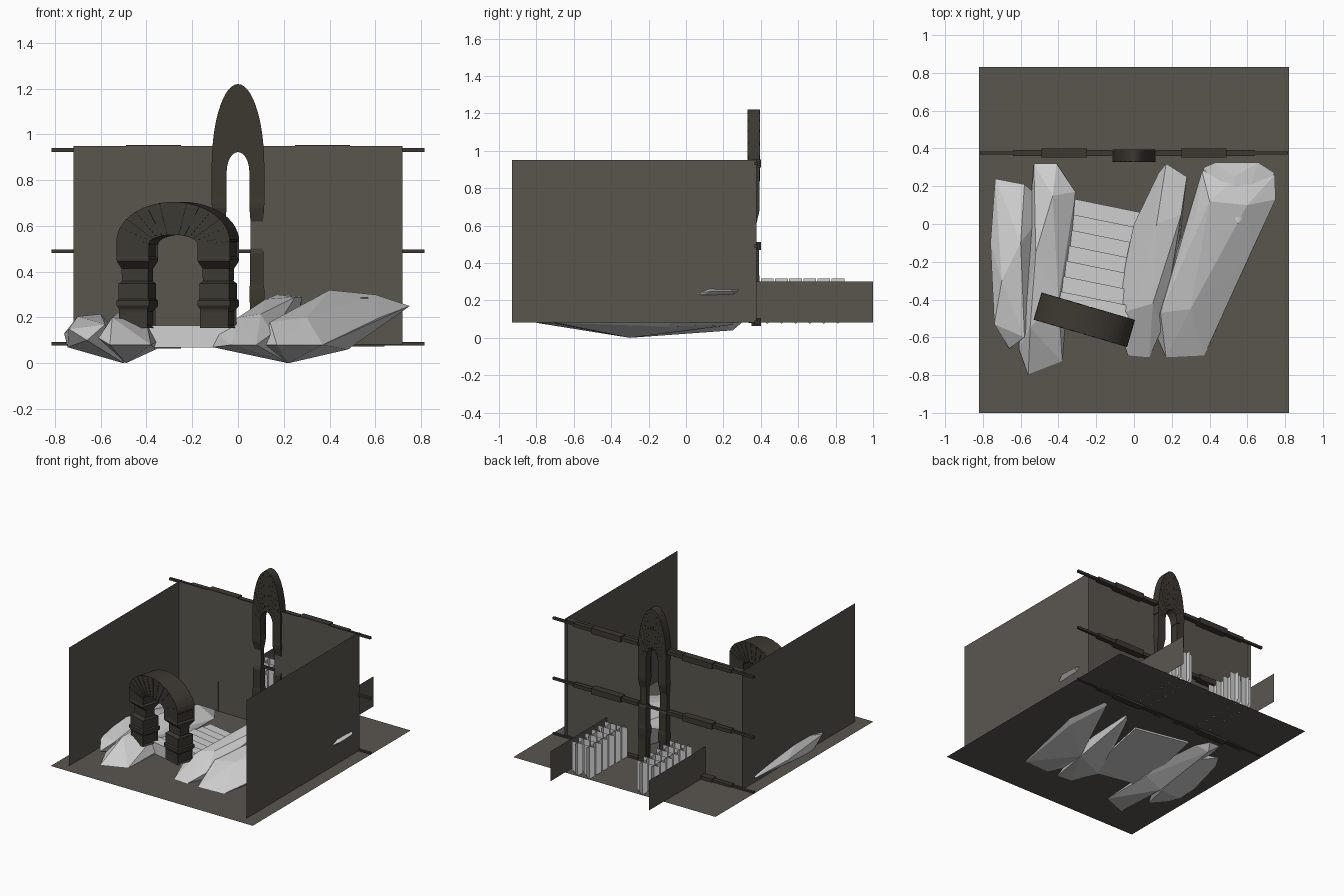
import bpy, bmesh, math
from mathutils import Matrix, Vector

if "Cube" in bpy.data.objects:
    bpy.data.objects.remove(bpy.data.objects["Cube"])


def material(name, rgb):
    m = bpy.data.materials.new(name)
    m.diffuse_color = (*rgb, 1)
    m.use_nodes = True
    m.node_tree.nodes["Principled BSDF"].inputs["Base Color"].default_value = m.diffuse_color
    return m


STONE = material("wall stone", (0.102, 0.093, 0.078))
DARK = material("dark carved stone", (0.045, 0.040, 0.031))
PALE = material("pale rock", (0.62, 0.62, 0.62))
FLOOR_Z = 0.082


def finish(name, bm, mat):
    bmesh.ops.recalc_face_normals(bm, faces=bm.faces)
    me = bpy.data.meshes.new(name)
    bm.to_mesh(me)
    bm.free()
    me.materials.append(mat)
    ob = bpy.data.objects.new(name, me)
    bpy.context.collection.objects.link(ob)
    return ob


def quad(bm, *pts):
    return bm.faces.new([bm.verts.new(p) for p in pts])


def plane(name, pts, mat=STONE):
    bm = bmesh.new()
    quad(bm, *pts)
    return finish(name, bm, mat)


def box(bm, x0, x1, y0, y1, z0, z1):
    m = Matrix.Translation(((x0 + x1) / 2, (y0 + y1) / 2, (z0 + z1) / 2)) @ Matrix.Diagonal((x1 - x0, y1 - y0, z1 - z0, 1))
    bmesh.ops.create_cube(bm, size=1, matrix=m)


def loft(bm, rings):
    """Skin a list of four-point rings and cap both ends."""
    vs = [[bm.verts.new(p) for p in r] for r in rings]
    faces = []
    for a, b in zip(vs, vs[1:]):
        for i in range(4):
            j = (i + 1) % 4
            faces.append(bm.faces.new((a[i], a[j], b[j], b[i])))
    bm.faces.new(vs[0])
    bm.faces.new(vs[-1])
    return faces


# Floor and room walls
plane("floor", [(-.82, -1, FLOOR_Z), (.82, -1, FLOOR_Z), (.82, .83, FLOOR_Z), (-.82, .83, FLOOR_Z)])
for s, side in ((-1, "left"), (1, "right")):
    plane(side + "_side_wall", [(s * .72, -.93, FLOOR_Z), (s * .72, .377, FLOOR_Z), (s * .72, .377, .95), (s * .72, -.93, .95)])
    plane(side + "_back_wall", [(s * .055, .345, FLOOR_Z), (s * .72, .345, FLOOR_Z), (s * .72, .345, .95), (s * .055, .345, .95)])
    plane(side + "_low_rear_wall", [(s * .40, .34, FLOOR_Z), (s * .40, 1.0, FLOOR_Z), (s * .40, 1.0, .302), (s * .40, .34, .302)])

# Stepped horizontal rails behind the back wall
for name, z in (("bottom_rail", .085), ("middle_rail", .49), ("top_rail", .932)):
    bm = bmesh.new()
    box(bm, -.815, .815, .367, .385, z - .008, z + .008)
    for s in (-1, 1):
        for a, b, hy, hz in ((.12, .64, .017, .013), (.25, .49, .025, .021)):
            box(bm, min(s * a, s * b), max(s * a, s * b), .376 - hy, .376 + hy, z - hz, z + hz)
    finish(name, bm, DARK)

# Pillar outline: height, half width, half depth (unit arch)
PILLAR = [(0, .125, .42), (.15, .125, .42), (.175, .143, .48), (.215, .143, .48),
          (.23, .13, .43), (.35, .13, .43), (.37, .115, .25), (.47, .118, .25),
          (.525, .14, .47), (.545, .143, .48), (.70, .143, .48)]


def archway(name, loc, size, angle):
    """Two moulded pillars with a ring of wedge stones, one unit in every direction."""
    bm = bmesh.new()
    panels = []
    for s in (-1, 1):
        rings = [[(s * .357 + sx * hx, sy * hy, t) for sx, sy in ((-1, -1), (1, -1), (1, 1), (-1, 1))]
                 for t, hx, hy in PILLAR]
        faces = loft(bm, rings)
        panels += faces[0:4] + faces[-4:]
    # sunken panels in the base and capital blocks
    bmesh.ops.recalc_face_normals(bm, faces=bm.faces)
    bmesh.ops.inset_individual(bm, faces=panels, thickness=.028, depth=-.02)
    # wedge stones, every second one slightly proud
    n = 26
    for i in range(n):
        k = 1 if i % 2 else .97
        rings = []
        for j in (i, i + 1):
            a = math.pi * j / n
            c, q = math.cos(a), math.sin(a)
            inner = (.215 * c, .662 + .077 * q)
            outer = (.5 * c, .685 + .315 * q)
            rings.append([(inner[0], -.5 * k, inner[1]), (outer[0], -.5 * k, outer[1]),
                          (outer[0], .5 * k, outer[1]), (inner[0], .5 * k, inner[1])])
        loft(bm, rings)
    ob = finish(name, bm, DARK)
    ob.location = loc
    ob.scale = size
    ob.rotation_euler = (0, 0, math.radians(angle))


archway("entrance_arch", (-.263, -.507, .155), (.516, .15, .55), -16.3)
archway("tall_window_arch", (0, .362, .08), (.23, .065, 1.14), 0)

# Stairs: stacked slabs, stepping down into the room
bm = bmesh.new()
STEPS = 8
for i in range(STEPS):
    z = .068 + i * .0122
    box(bm, -.205, .205, -.33, -.33 + .0825 * (STEPS - i), z, z + .0122)
stairs = finish("stairs", bm, PALE)
stairs.location = (-.167, -.15, 0)
stairs.rotation_euler = (0, 0, math.radians(-11.5))


# Rocks: faceted hulls around a few corner points
def rock(name, pts):
    bm = bmesh.new()
    for p in pts:
        bm.verts.new(p)
    res = bmesh.ops.convex_hull(bm, input=bm.verts)
    bmesh.ops.delete(bm, geom=[v for v in bm.verts if not v.link_faces], context='VERTS')
    finish(name, bm, PALE)


rock("left_rock_outer", [(-.735, .24, .12), (-.58, .21, .14), (-.76, -.1, .13), (-.74, -.53, .15),
                         (-.66, -.66, .10), (-.70, -.3, .205), (-.60, -.1, .215), (-.58, -.6, .17),
                         (-.745, -.4, .07), (-.50, -.3, .0), (-.45, .1, .04)])
rock("left_rock_inner", [(-.53, .32, .10), (-.41, .32, .10), (-.31, .17, .12), (-.33, -.05, .10),
                         (-.37, -.45, .10), (-.38, -.73, .08), (-.56, -.80, .08), (-.61, -.66, .11),
                         (-.52, -.15, .225), (-.43, .15, .20), (-.40, -.4, .18), (-.55, -.55, .20),
                         (-.49, -.3, .0), (-.36, -.3, .06), (-.45, .25, .04)])
rock("right_rock_inner", [(-.03, -.70, .08), (.08, -.71, .08), (-.11, -.50, .07), (-.09, -.48, .13),
                          (.0, -.45, .20), (.10, -.42, .215), (.0, 0, .16), (.13, .27, .27),
                          (.17, .32, .30), (.28, .25, .29), (.12, .0, .28), (.25, .05, .29),
                          (.22, -.3, .0), (.25, .2, .06), (.15, -.55, .13)])
rock("right_rock_outer", [(.10, -.55, .08), (.17, -.71, .08), (.37, -.70, .08), (.14, -.47, .18),
                          (.30, -.45, .20), (.48, -.40, .14), (.62, -.15, .20), (.73, .1, .235),
                          (.75, .13, .25), (.745, .26, .25), (.58, .28, .27), (.36, .28, .28),
                          (.33, .05, .28), (.40, .12, .32), (.60, .1, .30), (.22, -.3, .0),
                          (.48, -.1, .06), (.45, .25, .07)])
rock("right_rock_back_tip", [(.33, .1, .2), (.37, .30, .28), (.43, .325, .29), (.53, .25, .29),
                             (.66, .325, .27), (.745, .27, .25), (.55, 0, .29), (.45, .1, .10), (.62, .15, .16)])

# Crossed upright slats behind the wall, each on a point through the floor
for s, side in ((-1, "left"), (1, "right")):
    bm = bmesh.new()
    for cx in (.215, .31):
        for r in range(6):
            c = Vector((s * cx, .435 + r * .0755, 0))
            for d in (Vector((1, 0, 0)), Vector((0, 1, 0))):
                w = .045 if d.x else .034
                pts = [(0, .074), (w, .11), (w, .318), (-w, .318), (-w, .11)]
                quad(bm, *[c + d * a + Vector((0, 0, z)) for a, z in pts])
    finish(side + "_crossed_slats", bm, PALE)
